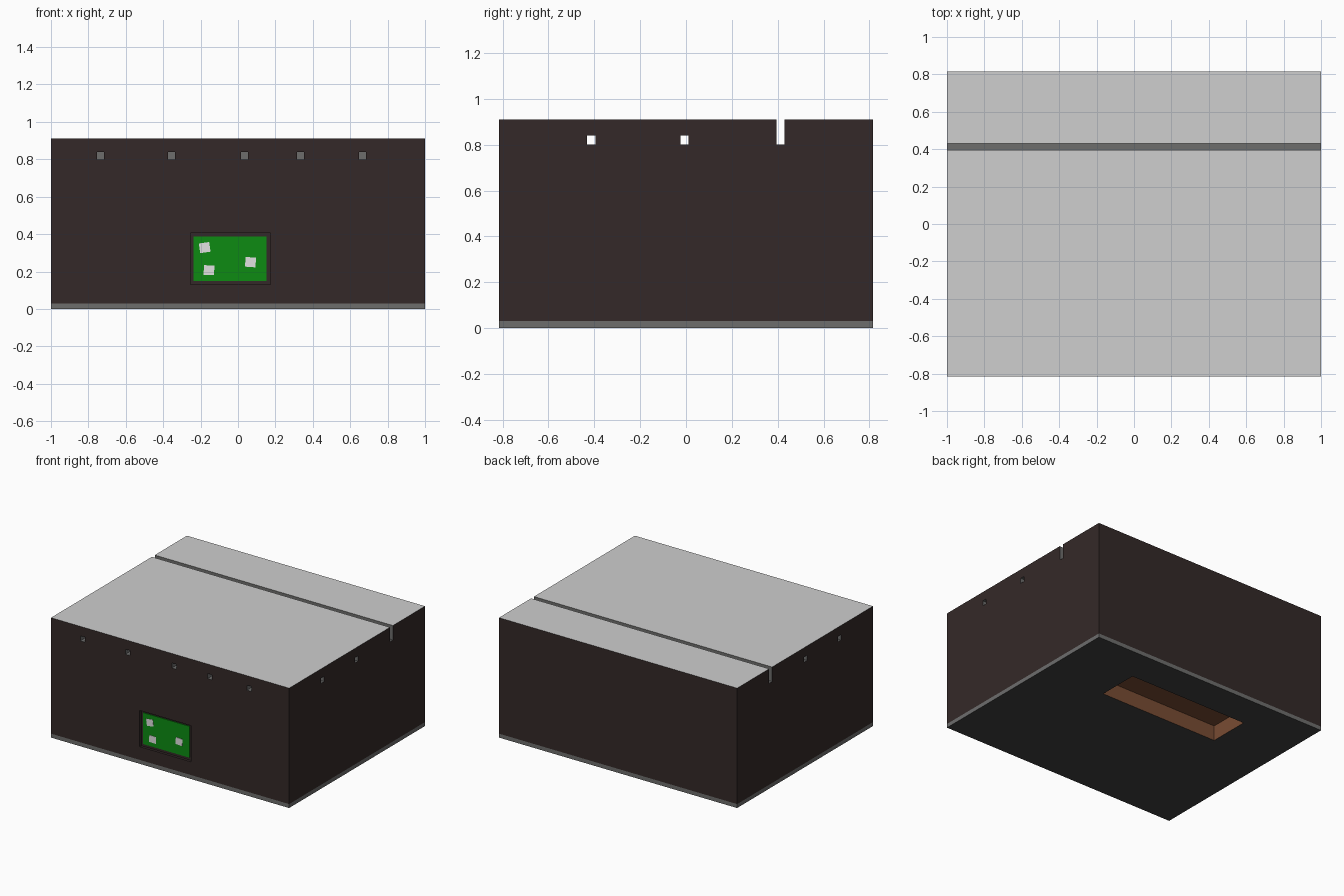
import bpy, bmesh, math
from mathutils import Matrix

if "Cube" in bpy.data.objects:
    bpy.data.objects.remove(bpy.data.objects["Cube"])

W, D, H, BASE = 1.0, 0.815, 0.91, 0.03   # half width, half depth, height, base height


def material(name, rgb):
    m = bpy.data.materials.new(name)
    m.diffuse_color = (*rgb, 1)
    m.use_nodes = True
    m.node_tree.nodes["Principled BSDF"].inputs["Base Color"].default_value = m.diffuse_color
    return m


wall = material("dark brown", (0.034, 0.022, 0.021))
roof = material("light grey", (0.62, 0.62, 0.62))
grey = material("mid grey", (0.155, 0.155, 0.152))
floor = material("charcoal", (0.05, 0.05, 0.05))
wood = material("wood brown", (0.19, 0.072, 0.033))
green = material("board green", (0.004, 0.26, 0.006))
paper = material("paper white", (0.75, 0.75, 0.75))


def box(name, x0, x1, y0, y1, z0, z1, mat=None, roll=0):
    """Axis-aligned box, optionally rolled about its own y axis."""
    me = bpy.data.meshes.new(name)
    bm = bmesh.new()
    bmesh.ops.create_cube(bm, size=1)
    bm.transform(Matrix.Rotation(roll, 4, 'Y') @ Matrix.Diagonal((x1 - x0, y1 - y0, z1 - z0, 1)))
    bm.transform(Matrix.Translation(((x0 + x1) / 2, (y0 + y1) / 2, (z0 + z1) / 2)))
    bm.to_mesh(me)
    bm.free()
    if mat:
        me.materials.append(mat)
    ob = bpy.data.objects.new(name, me)
    bpy.context.collection.objects.link(ob)
    return ob


def carve(ob, cutters):
    """Subtract every cutter and bake the result."""
    for c in cutters:
        m = ob.modifiers.new("cut", 'BOOLEAN')
        m.operation, m.solver, m.object = 'DIFFERENCE', 'EXACT', c
    dg = bpy.context.evaluated_depsgraph_get()
    me = bpy.data.meshes.new_from_object(ob.evaluated_get(dg))
    ob.modifiers.clear()
    ob.data = me


def paint(ob, mats, rule):
    ob.data.materials.clear()
    for m in mats:
        ob.data.materials.append(m)
    for p in ob.data.polygons:
        p.material_index = mats.index(rule(p.center, p.normal))


# Cutters: roof slot, through channels, front sockets, board niche, underside recess
cuts = [box("cut_slot", -2, 2, 0.395, 0.43, 0.80, 2)]
for y in (-0.413, -0.007):
    cuts.append(box("cut_channel", -2, 2, y - 0.018, y + 0.018, 0.80, 0.84))
for x in (-0.735, -0.355, 0.035, 0.335, 0.665):
    cuts.append(box("cut_socket", x - 0.019, x + 0.019, -1, -0.62, 0.80, 0.838))
cuts.append(box("cut_niche", -0.255, 0.175, -1, -0.795, 0.13, 0.405))
recess = box("cut_recess", -0.525, 0.475, 0.235, 0.55, -0.5, 0.115)

# Main block
body = box("building_block", -W, W, -D, D, BASE, H)
carve(body, cuts + [recess])


def body_rule(c, n):
    if n.z > 0.9 and c.z > H - 0.01:
        return roof
    if abs(c.x) > W - 0.001 or abs(c.y) > D - 0.001:
        return wall
    if c.y < -0.7 and c.z < 0.5:
        return wall
    if c.z < 0.2 and c.z > BASE + 0.001:
        return wood
    return floor if c.z < 0.2 else grey


paint(body, [wall, roof, grey, floor, wood], body_rule)

# Base slab: grey edge band, charcoal underside
base = box("base_slab", -W, W, -D, D, 0, BASE)
carve(base, [recess])


def base_rule(c, n):
    if abs(n.z) > 0.9:
        return floor
    return grey if abs(c.x) > 0.99 or abs(c.y) > 0.8 else wood


paint(base, [grey, floor, wood], base_rule)

# Notice board in the niche with pinned papers
box("notice_board", -0.238, 0.153, -0.801, -0.794, 0.15, 0.388, green)
for i, (x, z, a) in enumerate(((-0.178, 0.328, -8), (-0.155, 0.207, 2), (0.067, 0.25, 4))):
    box(f"pinned_paper_{i + 1}", x - 0.028, x + 0.028, -0.804, -0.8, z - 0.026, z + 0.026,
        paper, math.radians(a))

# Remove the cutters
for c in cuts + [recess]:
    bpy.data.objects.remove(c)
